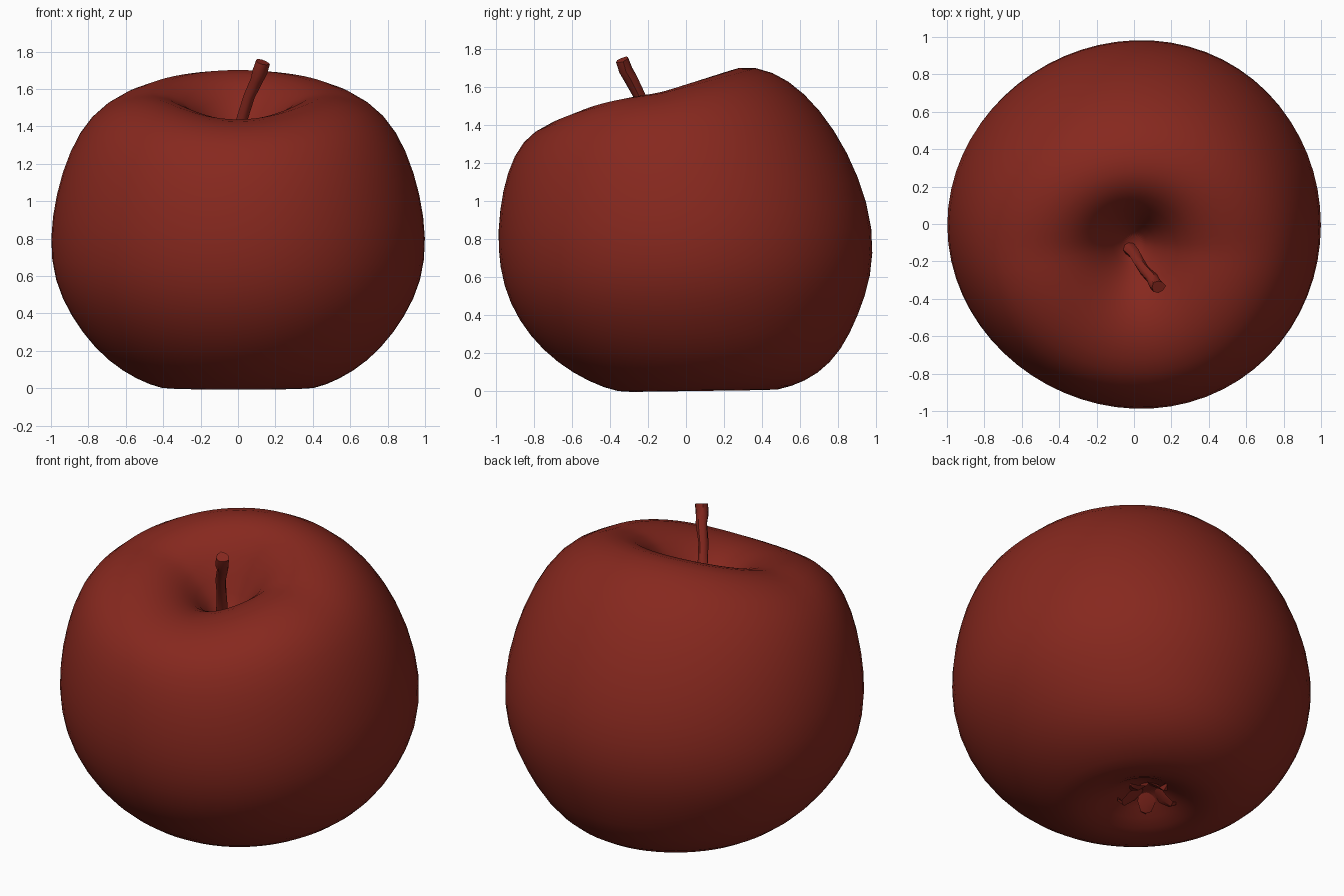
import bpy, bmesh, math, random
from mathutils import Vector

random.seed(4)
cube = bpy.data.objects.get("Cube")
if cube:
    bpy.data.objects.remove(cube)

red = bpy.data.materials.new("deep apple red")
red.use_nodes = True
red.diffuse_color = (0.24, 0.021, 0.013, 1)
red.node_tree.nodes["Principled BSDF"].inputs["Base Color"].default_value = red.diffuse_color


def skin(name, rings, smooth_angle, levels=0):
    """Join successive rings of points into a closed, capped surface."""
    bm = bmesh.new()
    loops = [[bm.verts.new(p) for p in ring] for ring in rings]
    n = len(loops[0])
    for a, b in zip(loops, loops[1:]):
        for i in range(n):
            j = (i + 1) % n
            bm.faces.new((a[i], a[j], b[j], b[i]))
    for loop in (loops[0], loops[-1]):
        centre = bm.verts.new(sum((v.co for v in loop), Vector()) / n)
        for i in range(n):
            bm.faces.new((loop[i], loop[(i + 1) % n], centre))
    bmesh.ops.recalc_face_normals(bm, faces=bm.faces)
    mesh = bpy.data.meshes.new(name)
    bm.to_mesh(mesh)
    bm.free()
    obj = bpy.data.objects.new(name, mesh)
    bpy.context.collection.objects.link(obj)
    mesh.materials.append(red)
    bpy.ops.object.select_all(action='DESELECT')
    obj.select_set(True)
    bpy.context.view_layer.objects.active = obj
    bpy.ops.object.shade_smooth_by_angle(angle=math.radians(smooth_angle))
    if levels:
        sub = obj.modifiers.new("rounding", 'SUBSURF')
        sub.levels = sub.render_levels = levels
    return obj


def tilted_ring(yf, zf, yb, zb, w, lift=0, n=32):
    """Slightly lopsided oval hung between a front and a back point, w wide
    each side; lift raises the two front shoulders beside the middle."""
    ring = []
    for i in range(n):
        a = math.tau * i / n
        c, s = math.cos(a), math.sin(a)
        lump = 1 + .04 * c * s * s
        z = (zf + zb) / 2 + (zb - zf) / 2 * s + lift * c * c * max(0, -s)
        ring.append(Vector((w * c * lump, (yf + yb) / 2 + (yb - yf) / 2 * s * lump, z)))
    return ring


# Fruit: tilted ovals from the stem hollow, over the shoulder, down to the base hollow
body = [
    (-.17, 1.23, -.04, 1.25, .06), (-.28, 1.36, .04, 1.45, .16, .02),
    (-.42, 1.425, .14, 1.645, .29, .06), (-.57, 1.445, .28, 1.72, .46, .08),
    (-.73, 1.41, .46, 1.69, .64, .09), (-.87, 1.32, .63, 1.575, .80, .06),
    (-.95, 1.15, .79, 1.38, .91, .02), (-.99, .95, .92, 1.13, .98),
    (-1, .75, .998, .85, 1.015), (-.97, .55, .985, .60, .99),
    (-.89, .37, .915, .40, .90), (-.76, .21, .825, .21, .77),
    (-.60, .09, .70, .085, .62), (-.43, .01, .56, .02, .47),
    (-.29, -.02, .42, -.01, .35), (-.15, .03, .29, .04, .21),
    (-.02, .11, .16, .12, .09)]
skin("apple_body", [tilted_ring(*r) for r in body], 180, 1)

# Stem: a slightly crooked tube that flares at its cut end
path = [(-.03, -.13, 1.23, .036), (0, -.16, 1.35, .03), (.025, -.2, 1.45, .028),
        (.06, -.25, 1.56, .03), (.1, -.295, 1.65, .032),
        (.115, -.32, 1.69, .038), (.13, -.335, 1.745, .037)]
axis = (Vector(path[-1][:3]) - Vector(path[0][:3])).normalized()
side = axis.cross(Vector((1, 0, 0))).normalized()
across = axis.cross(side)
stem_rings = []
for x, y, z, r in path:
    ring = []
    for i in range(8):
        a = math.tau * i / 8
        k = r * random.uniform(.85, 1.15)
        ring.append(Vector((x, y, z)) + side * k * math.cos(a) + across * k * math.sin(a))
    stem_rings.append(ring)
skin("stem", stem_rings, 50)

# Calyx: crumpled little sepals in the base hollow
for s in range(5):
    a = math.tau * s / 5 + .3
    out = Vector((math.cos(a), math.sin(a), 0))
    tangent = Vector((-math.sin(a), math.cos(a), 0))
    rings = []
    for dist, z, w in ((.03, .13, .04), (.09, .075, .05), (.14, .05, .03), (.17, .06, .006)):
        c = Vector((-.03, .08, z + random.uniform(-.015, .015))) + out * dist
        rings.append([c - tangent * w, c + Vector((0, 0, .012)),
                      c + tangent * w, c - Vector((0, 0, .012))])
    skin("sepal_%d" % (s + 1), rings, 30)
